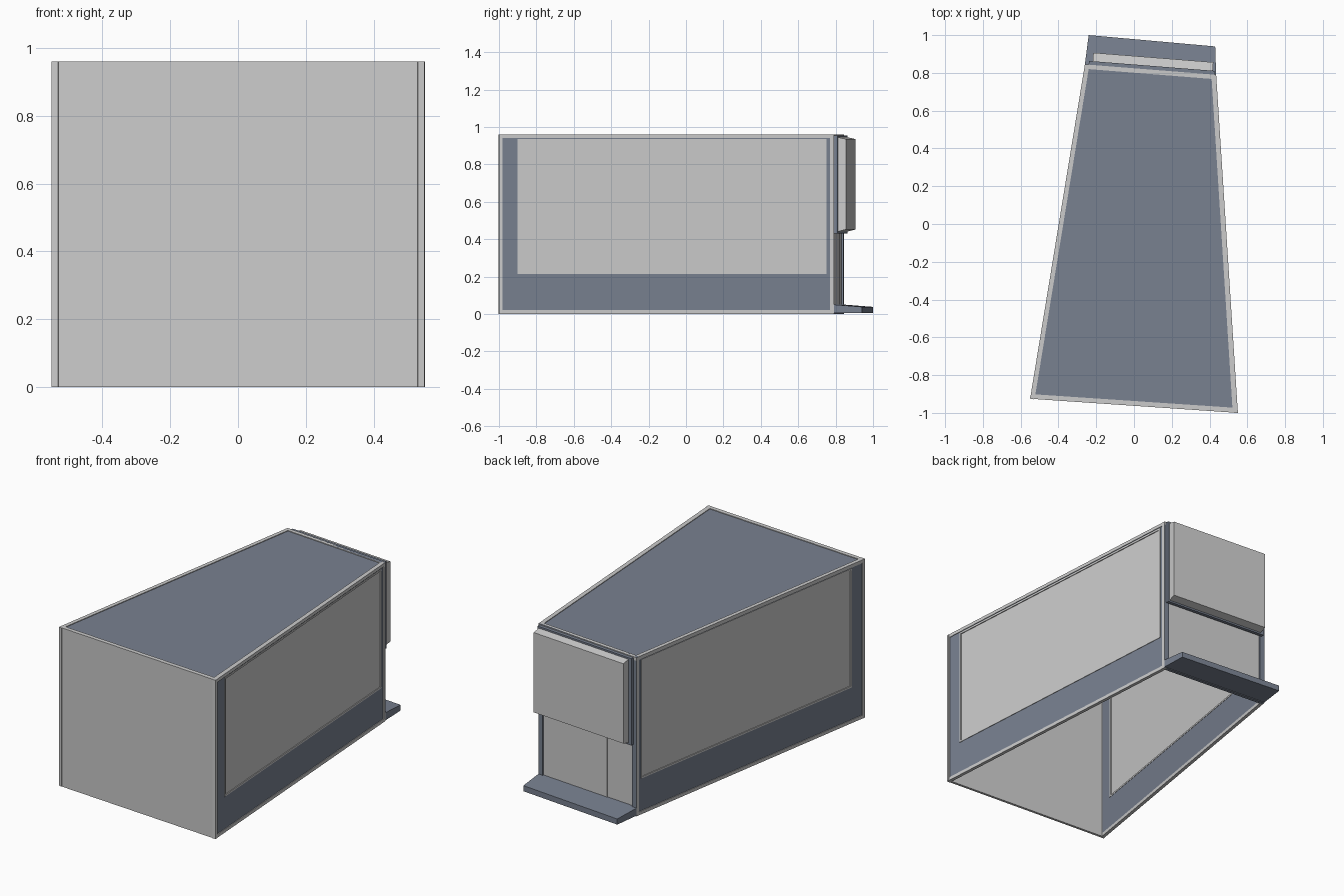
import bpy
import bmesh
from mathutils import Vector

if "Cube" in bpy.data.objects:
    bpy.data.objects.remove(bpy.data.objects["Cube"])

H = 0.96
FL, FR = (-0.55, -0.925), (0.55, -1.0)
BR, BL = (0.435, 0.79), (-0.26, 0.845)

slate = bpy.data.materials.new("slate")
slate.diffuse_color = (0.19, 0.22, 0.28, 1)
slate.use_nodes = True
slate.node_tree.nodes["Principled BSDF"].inputs["Base Color"].default_value = slate.diffuse_color


def finish(name, bm, mat=None):
    bmesh.ops.recalc_face_normals(bm, faces=bm.faces[:])
    me = bpy.data.meshes.new(name)
    bm.to_mesh(me)
    bm.free()
    if mat:
        me.materials.append(mat)
    ob = bpy.data.objects.new(name, me)
    bpy.context.collection.objects.link(ob)
    return ob


def prism(name, base, top, mat=None):
    """Solid between two matching loops."""
    bm = bmesh.new()
    a = [bm.verts.new(p) for p in base]
    b = [bm.verts.new(p) for p in top]
    n = len(a)
    bm.faces.new(a)
    bm.faces.new(b)
    for i in range(n):
        j = (i + 1) % n
        bm.faces.new((a[i], a[j], b[j], b[i]))
    return finish(name, bm, mat)


def ring(name, outer, inner, shift, mat=None):
    """Closed frame between an outer and an inner loop, extruded by shift."""
    bm = bmesh.new()
    loops = [outer, inner, [p + shift for p in inner], [p + shift for p in outer]]
    vs = [[bm.verts.new(p) for p in l] for l in loops]
    n = len(outer)
    for k in range(4):
        a, b = vs[k], vs[(k + 1) % 4]
        for i in range(n):
            j = (i + 1) % n
            bm.faces.new((a[i], a[j], b[j], b[i]))
    return finish(name, bm, mat)


class Wall:
    """Local frame of a wall: u along it, z up, w outward."""
    def __init__(self, p0, p1):
        self.o = Vector((*p0, 0))
        d = Vector((*p1, 0)) - self.o
        self.len = d.length
        self.u = d.normalized()
        self.n = Vector((self.u.y, -self.u.x, 0))

    def rect(self, r, w):
        u0, u1, z0, z1 = r
        return [self.o + self.u * u + self.n * w + Vector((0, 0, z))
                for u, z in ((u0, z0), (u1, z0), (u1, z1), (u0, z1))]

    def slab(self, name, r, w0, w1, mat=None):
        return prism(name, self.rect(r, w0), self.rect(r, w1), mat)

    def frame(self, name, r, q, w0, w1, mat=None):
        return ring(name, self.rect(r, w0), self.rect(q, w0), self.n * (w1 - w0), mat)


def shrink(r, d):
    return (r[0] + d, r[1] - d, r[2] + d, r[3] - d)


# front wall: one plain panel
front = Wall(FL, FR)
front.slab("front_panel", (0, front.len, 0, H), -0.015, 0)

# side walls: edge trim, slate surround, window trim, window pane
for side, p0, p1, near, far in (("right", FR, BR, 0.10, 0.04),
                                ("left", BL, FL, 0.04, 0.10)):
    w = Wall(p0, p1)
    full = (0, w.len, 0, H)
    edge = shrink(full, 0.02)
    win = (near, w.len - far, 0.215, 0.935)
    w.frame(side + "_edge_trim", full, edge, -0.02, 0)
    w.frame(side + "_surround", edge, win, -0.018, -0.004, slate)
    w.frame(side + "_window_trim", win, shrink(win, 0.01), -0.02, -0.001)
    w.slab(side + "_window_pane", shrink(win, 0.01), -0.014, -0.006)

# roof: grey rim with a slate panel
roof_out = [Vector((*p, H - 0.02)) for p in (FL, FR, BR, BL)]
roof_in = [Vector((x, y, H - 0.02)) for x, y in
           ((-0.522, -0.902), (0.521, -0.972), (0.411, 0.768), (-0.24, 0.82))]
ring("roof_rim", roof_out, roof_in, Vector((0, 0, 0.02)))
prism("roof_panel", roof_in, [p + Vector((0, 0, 0.016)) for p in roof_in], slate)

# back wall: slate frame, lower door panels, raised upper board
back = Wall(BR, BL)
L = back.len
back.frame("back_frame", (0, L, 0, H), (0.03, L - 0.03, 0.05, 0.45), -0.02, 0, slate)
split = 0.03 + (L - 0.06) * 0.71
back.slab("lower_panel", (0.03, split, 0.05, 0.45), -0.018, -0.008)
back.slab("lower_side_strip", (split, L - 0.03, 0.05, 0.45), -0.02, -0.012)
back.slab("upper_backing", (0.01, L - 0.02, 0.43, H - 0.005), 0, 0.02, slate)
prism("upper_board", back.rect((0.02, L - 0.04, 0.44, 0.945), 0.02),
      back.rect((0.02, L - 0.04, 0.452, 0.935), 0.065))

# ledge at the back with a slightly sloping top
ledge = (BR, (0.43, 0.94), (-0.24, 1.0), BL)
prism("back_ledge", [Vector((*p, 0.004)) for p in ledge],
      [Vector((*p, z)) for p, z in zip(ledge, (0.05, 0.038, 0.038, 0.05))], slate)
